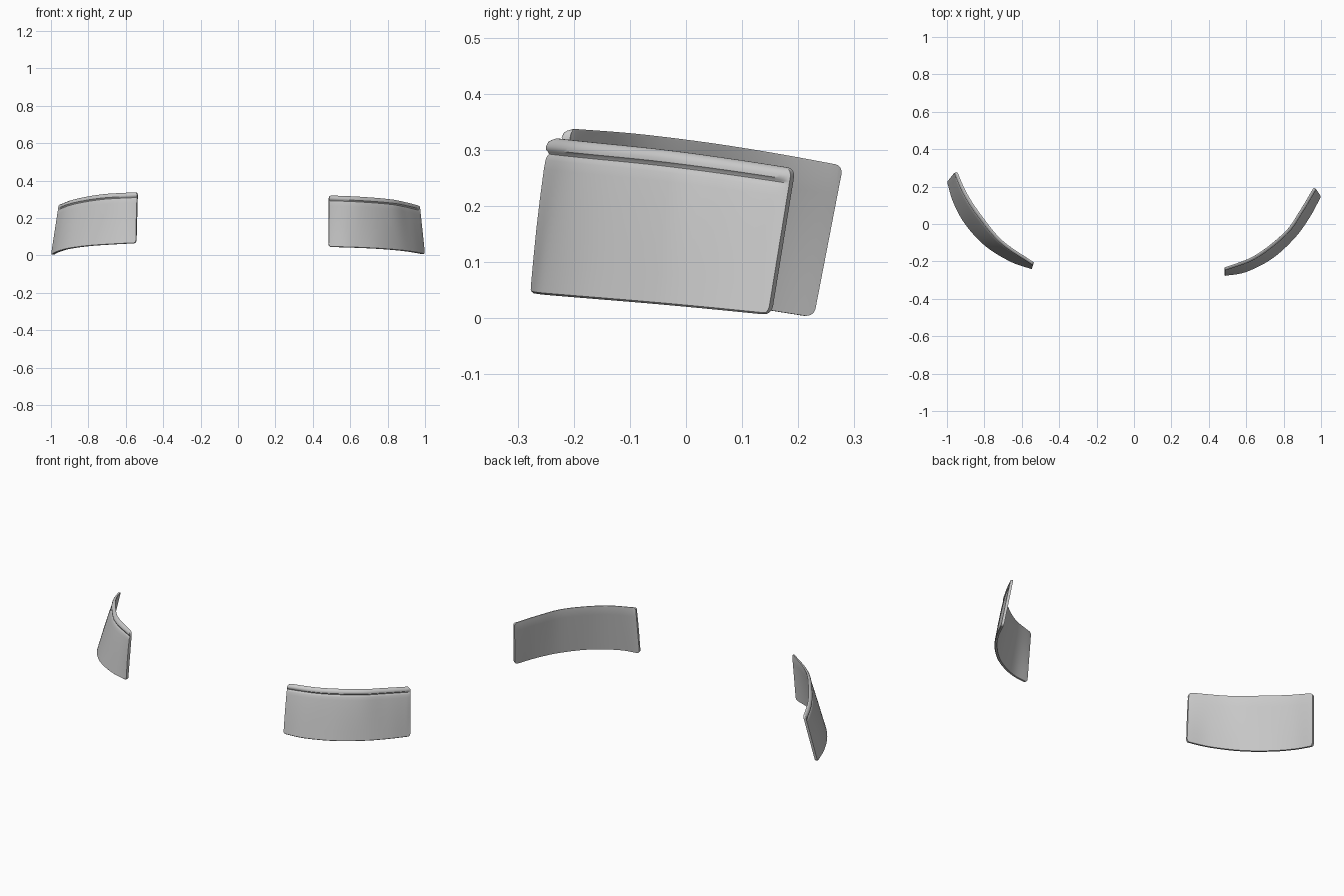
import bpy, bmesh, math
from mathutils import Vector

cube = bpy.data.objects.get("Cube")
if cube:
    bpy.data.objects.remove(cube, do_unlink=True)

grey = bpy.data.materials.new("plain_grey")
grey.use_nodes = True
grey.diffuse_color = (0.6, 0.6, 0.6, 1)
grey.node_tree.nodes["Principled BSDF"].inputs["Base Color"].default_value = (0.6, 0.6, 0.6, 1)

THICK = 0.014
CORNER = 0.016


def smooth_path(points, steps=24):
    """Catmull-Rom curve through the points."""
    p = [Vector(q) for q in points]
    p = [2 * p[0] - p[1]] + p + [2 * p[-1] - p[-2]]
    path = []
    for a, b, c, d in zip(p, p[1:], p[2:], p[3:]):
        for i in range(steps):
            t = i / steps
            path.append(0.5 * (2 * b + (c - a) * t + (2 * a - 5 * b + 4 * c - d) * t ** 2
                               + (3 * b - a - 3 * c + d) * t ** 3))
    return path + [p[-2]]


def at_fraction(path, f):
    """Point at a fraction of the path's length."""
    lengths = [(b - a).length for a, b in zip(path, path[1:])]
    left = f * sum(lengths)
    for a, b, l in zip(path, path[1:], lengths):
        if left <= l:
            return a.lerp(b, left / l)
        left -= l
    return path[-1].copy()


# Outer face (height fraction, relief), with a groove below the rounded top bead
OUTER = [(0, -0.004), (0.012, 0), (0.2, 0.001), (0.4, 0.002), (0.6, 0.002), (0.8, 0.001),
         (0.86, 0), (0.885, -0.002), (0.897, -0.005), (0.91, -0.003), (0.925, 0.001),
         (0.95, 0.002), (0.975, 0), (0.99, -0.004), (1, -0.009)]
INNER = [(1, 0.001), (0.985, 0), (0.8, 0), (0.6, 0), (0.4, 0), (0.2, 0), (0, 0)]


def curved_panel(name, side, bottom, top):
    low, high = smooth_path(bottom), smooth_path(top)
    length = sum((b - a).length for a, b in zip(low, low[1:]))
    ends = [0, 0.001, 0.003, 0.006, 0.01, 0.016, 0.024]
    stations = [d / length for d in ends]
    count = 30
    stations += [0.05 + 0.9 * i / count for i in range(count + 1)]
    stations += [1 - d / length for d in reversed(ends)]
    bm = bmesh.new()
    rings = []
    for f in stations:
        b, t = at_fraction(low, f), at_fraction(high, f)
        ahead, behind = at_fraction(low, min(1, f + 0.02)), at_fraction(low, max(0, f - 0.02))
        run = ahead - behind
        out = Vector((run.y, -run.x, 0)).normalized() * side
        # Round the corners by shortening the section near both ends
        gap = min(f, 1 - f) * length
        short = max(0, CORNER - gap)
        cut = (CORNER - math.sqrt(CORNER ** 2 - short ** 2)) / (t - b).length
        fade = min(1, (1 - f) * length / 0.02)
        ring = []
        for section, base in ((OUTER, 0), (INNER, -THICK)):
            for h, relief in section:
                hh = min(max(h, cut), 1 - cut)
                pos = b.lerp(t, hh) + out * (THICK * hh + base + relief * fade)
                ring.append(bm.verts.new(pos))
        rings.append(ring)
    # Skin between neighbouring sections and close both ends
    for r, s in zip(rings, rings[1:]):
        for i in range(len(r)):
            j = (i + 1) % len(r)
            bm.faces.new((r[i], r[j], s[j], s[i]))
    outer_n = len(OUTER)
    for ring in (rings[0], rings[-1]):
        bm.faces.new(ring)
    bmesh.ops.recalc_face_normals(bm, faces=bm.faces)
    mesh = bpy.data.meshes.new(name)
    bm.to_mesh(mesh)
    bm.free()
    mesh.materials.append(grey)
    obj = bpy.data.objects.new(name, mesh)
    bpy.context.collection.objects.link(obj)
    bpy.ops.object.select_all(action='DESELECT')
    obj.select_set(True)
    bpy.context.view_layer.objects.active = obj
    bpy.ops.object.shade_smooth_by_angle(angle=math.radians(40))


curved_panel("left_panel", 1,
             [(0.485, -0.278, 0.045), (0.6, -0.257, 0.042), (0.74, -0.185, 0.036),
              (0.86, -0.075, 0.027), (0.94, 0.035, 0.017), (1.0, 0.146, 0.006)],
             [(0.485, -0.232, 0.321), (0.645, -0.168, 0.314), (0.805, -0.043, 0.301),
              (0.885, 0.07, 0.286), (0.96, 0.195, 0.267)])

curved_panel("right_panel", -1,
             [(-0.547, -0.242, 0.065), (-0.665, -0.2, 0.059), (-0.8, -0.115, 0.05),
              (-0.905, 0.0, 0.036), (-0.967, 0.115, 0.019), (-1.0, 0.224, 0.002)],
             [(-0.535, -0.205, 0.338), (-0.7, -0.09, 0.329), (-0.81, 0.04, 0.313),
              (-0.89, 0.16, 0.294), (-0.945, 0.28, 0.272)])
